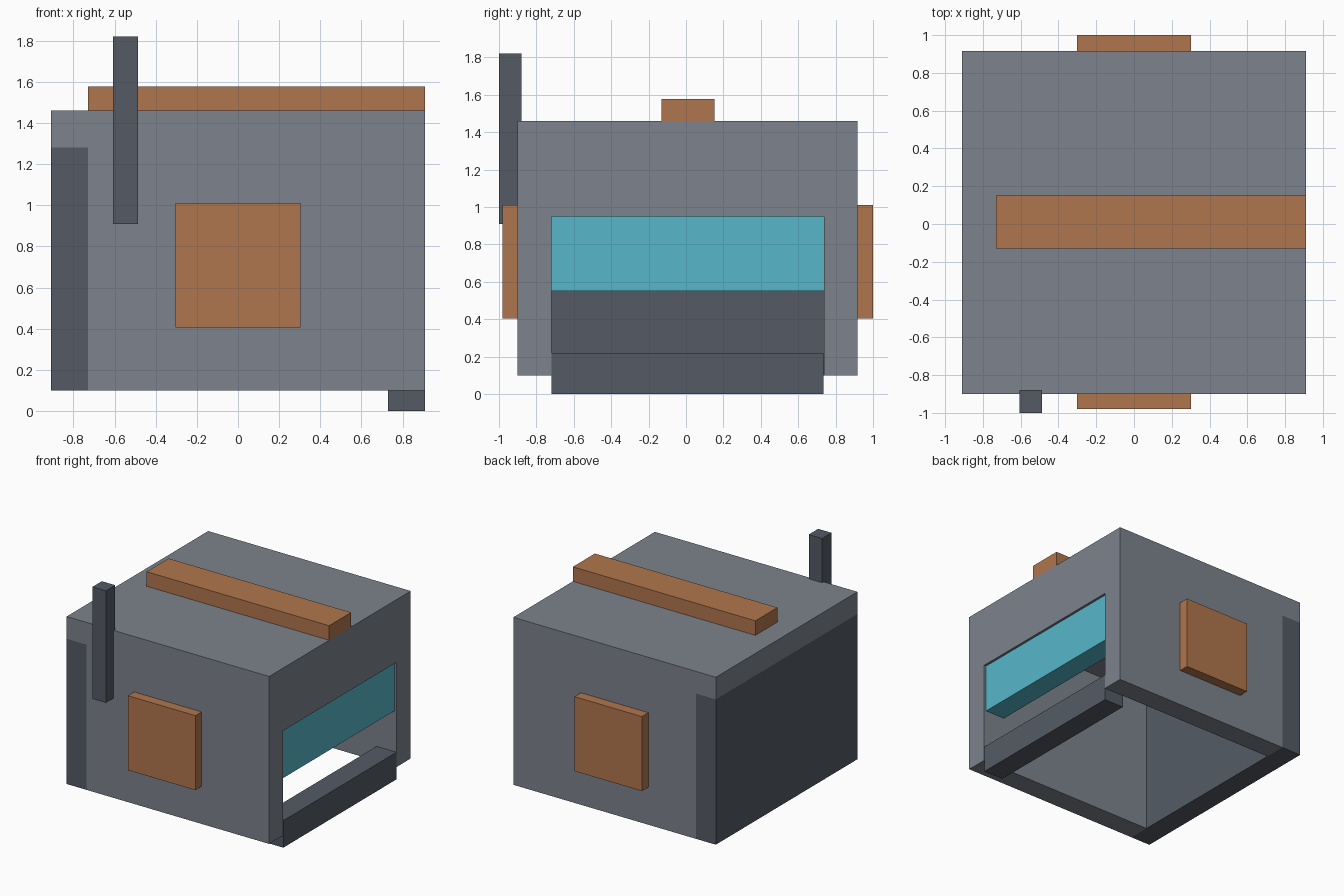
import bpy, bmesh

if "Cube" in bpy.data.objects:
    bpy.data.objects.remove(bpy.data.objects["Cube"])


def material(name, rgb):
    m = bpy.data.materials.new(name)
    m.diffuse_color = (*rgb, 1.0)
    m.use_nodes = True
    m.node_tree.nodes["Principled BSDF"].inputs["Base Color"].default_value = m.diffuse_color
    return m


GREY = material("steel grey", (0.205, 0.227, 0.266))
DARK = material("dark grey", (0.089, 0.105, 0.130))
COPPER = material("copper", (0.434, 0.181, 0.074))
CYAN = material("cyan glass", (0.095, 0.474, 0.591))


def box(name, xs, ys, zs, mat=None):
    """Axis-aligned box from (min, max) pairs."""
    bm = bmesh.new()
    bmesh.ops.create_cube(bm, size=1.0)
    for v in bm.verts:
        v.co = [r[0] if c < 0 else r[1] for c, r in zip(v.co, (xs, ys, zs))]
    me = bpy.data.meshes.new(name)
    bm.to_mesh(me)
    bm.free()
    if mat:
        me.materials.append(mat)
    ob = bpy.data.objects.new(name, me)
    bpy.context.collection.objects.link(ob)
    return ob


def carve(target, name, xs, ys, zs):
    """Cut a box out of the target and remove the cutter."""
    cutter = box(name, xs, ys, zs)
    cutter.hide_render = True
    mod = target.modifiers.new(name, 'BOOLEAN')
    mod.operation = 'DIFFERENCE'
    mod.solver = 'EXACT'
    mod.object = cutter
    bpy.context.view_layer.objects.active = target
    bpy.ops.object.modifier_apply(modifier=name)
    bpy.data.objects.remove(cutter)


X0, X1 = -0.91, 0.91          # shell length
Y0, Y1 = -0.90, 0.917         # shell width
Z0, Z1 = 0.10, 1.46           # shell height
T = 0.18                      # wall thickness
INNER_Y = (Y0 + T, Y1 - T)

# Hollow shell: open underneath, open at the left end, window in the right end
shell = box("shell", (X0, X1), (Y0, Y1), (Z0, Z1), GREY)
carve(shell, "end_cutter", (-1.2, X0 + T), (-1.2, 1.2), (-0.2, Z1 - T))
carve(shell, "cavity_cutter", (-1.1, X1 - T), INNER_Y, (-0.3, Z1 - T))
carve(shell, "window_cutter", (0.3, 1.2), INNER_Y, (-0.4, 0.95))

# Dark slab closing the left end, under the roof
box("end_slab", (X0, X0 + T), (Y0, Y1), (Z0, Z1 - T), DARK)

# Glass pane set slightly back in the window, and the bar below it
box("window_glass", (0.71, 0.89), INNER_Y, (0.55, 0.95), CYAN)
box("lower_bar", (X1 - T, X1), (INNER_Y[0] + 0.002, INNER_Y[1] - 0.002), (0.0, 0.22), DARK)

# Copper roof ridge and side plates
box("roof_ridge", (X0 + T, X1), (-0.13, 0.152), (Z1, 1.578), COPPER)
for name, ys in (("front_plate", (-0.98, Y0)), ("back_plate", (Y1, 1.0))):
    box(name, (-0.303, 0.303), ys, (0.405, 1.01), COPPER)

# Upright exhaust pipe, partly sunk into the front wall
box("exhaust_pipe", (-0.607, -0.487), (-1.0, -0.88), (0.91, 1.82), DARK)
